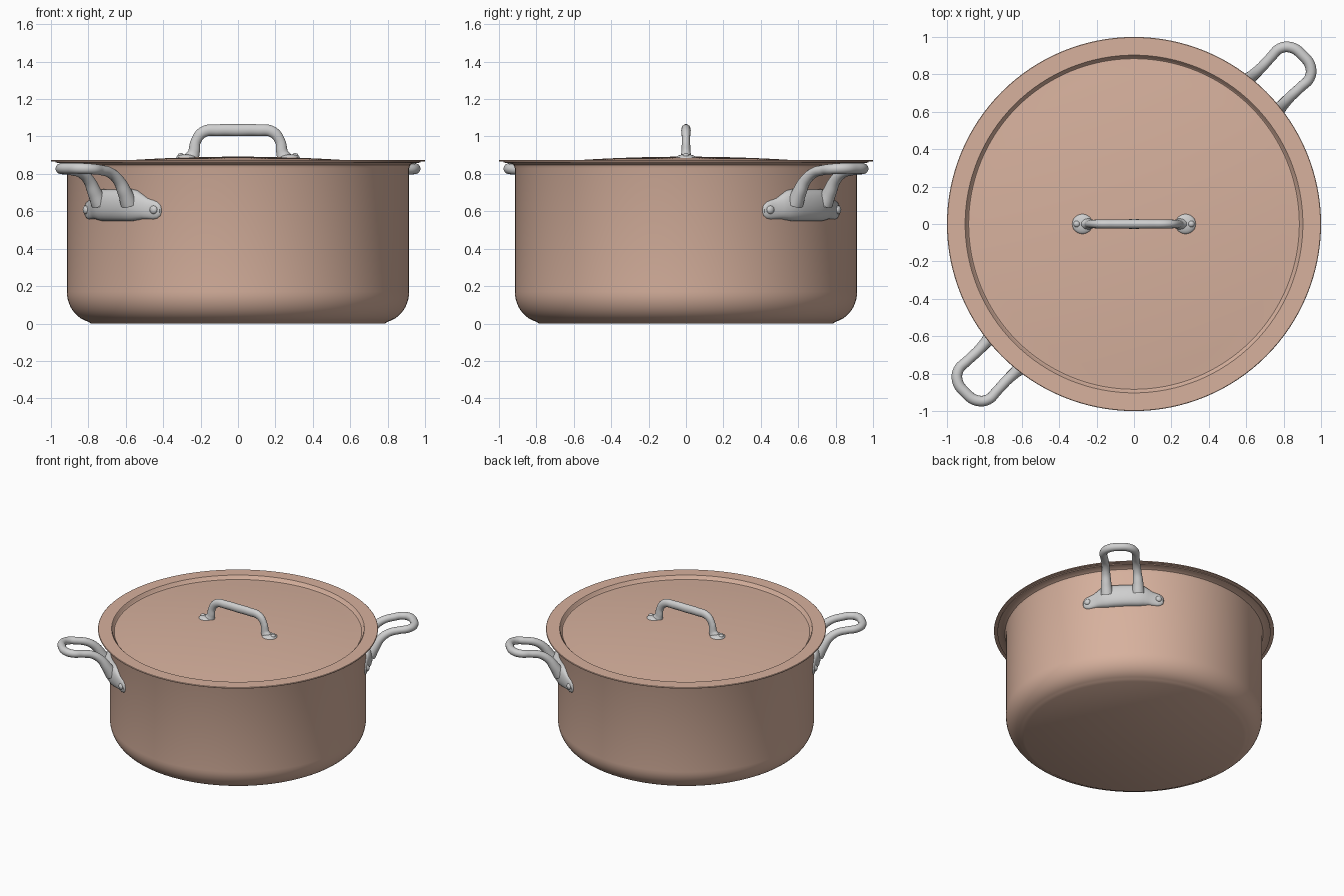
import bpy, bmesh, math
from mathutils import Matrix, Vector

cube = bpy.data.objects.get("Cube")
if cube:
    bpy.data.objects.remove(cube, do_unlink=True)


def make_material(name, color, metallic=0.0):
    mat = bpy.data.materials.new(name)
    mat.use_nodes = True
    mat.diffuse_color = color
    mat.node_tree.nodes["Principled BSDF"].inputs["Base Color"].default_value = color
    return mat


COPPER = make_material("copper", (0.68, 0.44, 0.34, 1))
STEEL = make_material("steel", (0.62, 0.62, 0.62, 1))


def finish(obj, mat, angle=40):
    obj.data.materials.clear()
    obj.data.materials.append(mat)
    bpy.ops.object.select_all(action="DESELECT")
    obj.select_set(True)
    bpy.context.view_layer.objects.active = obj
    bpy.ops.object.shade_smooth_by_angle(angle=math.radians(angle))
    return obj


def from_bmesh(bm, name, mat, matrix=Matrix()):
    bmesh.ops.remove_doubles(bm, verts=bm.verts, dist=0.0002)
    bmesh.ops.recalc_face_normals(bm, faces=bm.faces)
    bm.transform(matrix)
    mesh = bpy.data.meshes.new(name)
    bm.to_mesh(mesh)
    bm.free()
    obj = bpy.data.objects.new(name, mesh)
    bpy.context.collection.objects.link(obj)
    return finish(obj, mat)


def lathe(name, profile, mat, steps=128):
    """Spin an (r, z) profile round the z axis."""
    bm = bmesh.new()
    verts = [bm.verts.new((r, 0, z)) for r, z in profile]
    edges = [bm.edges.new(pair) for pair in zip(verts, verts[1:])]
    bmesh.ops.spin(bm, geom=verts + edges, axis=(0, 0, 1), cent=(0, 0, 0),
                   angle=math.tau, steps=steps, use_merge=True)
    return from_bmesh(bm, name, mat)


def tube(name, points, mat, matrix=Matrix()):
    """Smooth round bar through (position, radius) points."""
    curve = bpy.data.curves.new(name, "CURVE")
    curve.dimensions = "3D"
    curve.bevel_depth = 1
    curve.bevel_resolution = 6
    curve.resolution_u = 8
    curve.use_fill_caps = True
    spline = curve.splines.new("BEZIER")
    spline.bezier_points.add(len(points) - 1)
    for bp, (co, radius) in zip(spline.bezier_points, points):
        bp.co, bp.radius = co, radius
        bp.handle_left_type = bp.handle_right_type = "AUTO"
    obj = bpy.data.objects.new(name, curve)
    bpy.context.collection.objects.link(obj)
    bpy.ops.object.select_all(action="DESELECT")
    obj.select_set(True)
    bpy.context.view_layer.objects.active = obj
    bpy.ops.object.convert(target="MESH")
    obj = bpy.context.view_layer.objects.active
    obj.data.transform(matrix)
    return finish(obj, mat)


def button(name, mat, matrix, size):
    """Flattened ball for rivets and feet."""
    bm = bmesh.new()
    bmesh.ops.create_uvsphere(bm, u_segments=24, v_segments=12, radius=1)
    return from_bmesh(bm, name, mat, matrix @ Matrix.Diagonal((*size, 1)))


def mirrored(points, axis):
    """Complete a half path whose last point lies on the mirror plane."""
    flip = Vector((1, 1, 1))
    flip[axis] = -1
    return points + [(Vector(p) * flip, r) for p, r in reversed(points[:-1])]


# Pot: rounded foot, straight wall, flared lip, hollow inside
WALL = 0.915
foot = []
for i in range(11):
    a = math.radians(15 + 75 * i / 10)
    foot.append((0.765 + 0.15 * math.sin(a), 0.17 - 0.165 * math.cos(a)))
pot = [(0, 0), (0.785, 0)] + foot + [
    (WALL, 0.83), (0.922, 0.848), (0.94, 0.857), (0.975, 0.86), (0.975, 0.865),
    (0.925, 0.865), (0.9, 0.85), (0.9, 0.17), (0.85, 0.06), (0.78, 0.02), (0, 0.02)]
lathe("pot", pot, COPPER)

# Lid: flat brim, recessed step and shallow dome


def dome_height(r):
    return 0.892 - 0.042 * (r / 0.87) ** 2


dome = [(0.87 * i / 12, dome_height(0.87 * i / 12)) for i in range(13)]
step = [(0.884, 0.849), (0.892, 0.855), (0.896, 0.868), (0.903, 0.875)]
under = [(r, z - 0.008) for r, z in reversed(dome)]
lathe("lid", dome + step + [(0.997, 0.875), (1, 0.872), (1, 0.867), (0.997, 0.866),
                            (0.903, 0.866), (0.892, 0.848)] + under, COPPER)

# Lid handle: arched bar on two riveted feet
arch = [((-0.25, 0, 0.88), 0.042), ((-0.236, 0, 0.915), 0.031),
        ((-0.225, 0, 0.975), 0.027), ((-0.185, 0, 1.024), 0.03),
        ((-0.1, 0, 1.034), 0.031), ((0, 0, 1.034), 0.032)]
tube("lid_handle", mirrored(arch, 0), STEEL, Matrix.Diagonal((1, 0.8, 1, 1)))
for side, label in ((1, "left"), (-1, "right")):
    button("lid_handle_foot_" + label, STEEL,
           Matrix.Translation((side * 0.275, 0, 0.885)), (0.056, 0.054, 0.02))
    button("lid_rivet_" + label, STEEL,
           Matrix.Translation((side * 0.306, 0, 0.898)), (0.017, 0.017, 0.013))


def on_wall(s, z, out):
    """Point on the wall at arc length s, raised by out."""
    r = WALL + out
    return Vector((r * math.cos(s / WALL), r * math.sin(s / WALL), z))


# Bracket cross-sections: arc position, middle height, half height, bulge
HALF = [(0, 0.632, 0.085, 0.06), (0.06, 0.632, 0.085, 0.06), (0.11, 0.633, 0.086, 0.058),
        (0.145, 0.632, 0.08, 0.052), (0.18, 0.624, 0.066, 0.04), (0.21, 0.614, 0.056, 0.03),
        (0.245, 0.608, 0.052, 0.025), (0.27, 0.606, 0.045, 0.023),
        (0.288, 0.605, 0.03, 0.018), (0.296, 0.605, 0.01, 0.006)]
STATIONS = [(-s, z, h, b) for s, z, h, b in reversed(HALF[1:])] + HALF


def bracket(name, matrix):
    bm = bmesh.new()
    rings = []
    for s, z, h, b in STATIONS:
        ring = []
        for i in range(15):
            a = math.pi * (i / 14 - 0.5)
            ring.append(bm.verts.new(on_wall(
                s, z + h * math.sin(a), b * abs(math.cos(a)) ** 0.7 - 0.008)))
        rings.append(ring)
    for a, b in zip(rings, rings[1:]):
        for i in range(15):
            j = (i + 1) % 15
            bm.faces.new((a[i], a[j], b[j], b[i]))
    bm.faces.new(rings[0])
    bm.faces.new(rings[-1])
    return from_bmesh(bm, name, STEEL, matrix)


# Side handles: upswept loop on a riveted bracket, on opposite diagonals
loop = [((0.935, -0.112, 0.64), 0.045), ((0.97, -0.114, 0.70), 0.038),
        ((1.015, -0.112, 0.765), 0.031), ((1.075, -0.11, 0.805), 0.028),
        ((1.15, -0.113, 0.82), 0.027), ((1.215, -0.112, 0.826), 0.028),
        ((1.262, -0.072, 0.829), 0.029), ((1.275, 0, 0.83), 0.029)]
for degrees, label in ((45, "back_left"), (225, "front_right")):
    turn = Matrix.Rotation(math.radians(degrees), 4, "Z")
    tube("side_handle_" + label, mirrored(loop, 1), STEEL, turn)
    bracket("side_bracket_" + label, turn)
    for side in (-1, 1):
        s = side * 0.255
        spot = Matrix.Translation(on_wall(s, 0.608, 0.016))
        button("side_rivet_" + label, STEEL,
               turn @ spot @ Matrix.Rotation(s / WALL, 4, "Z"), (0.014, 0.022, 0.022))
